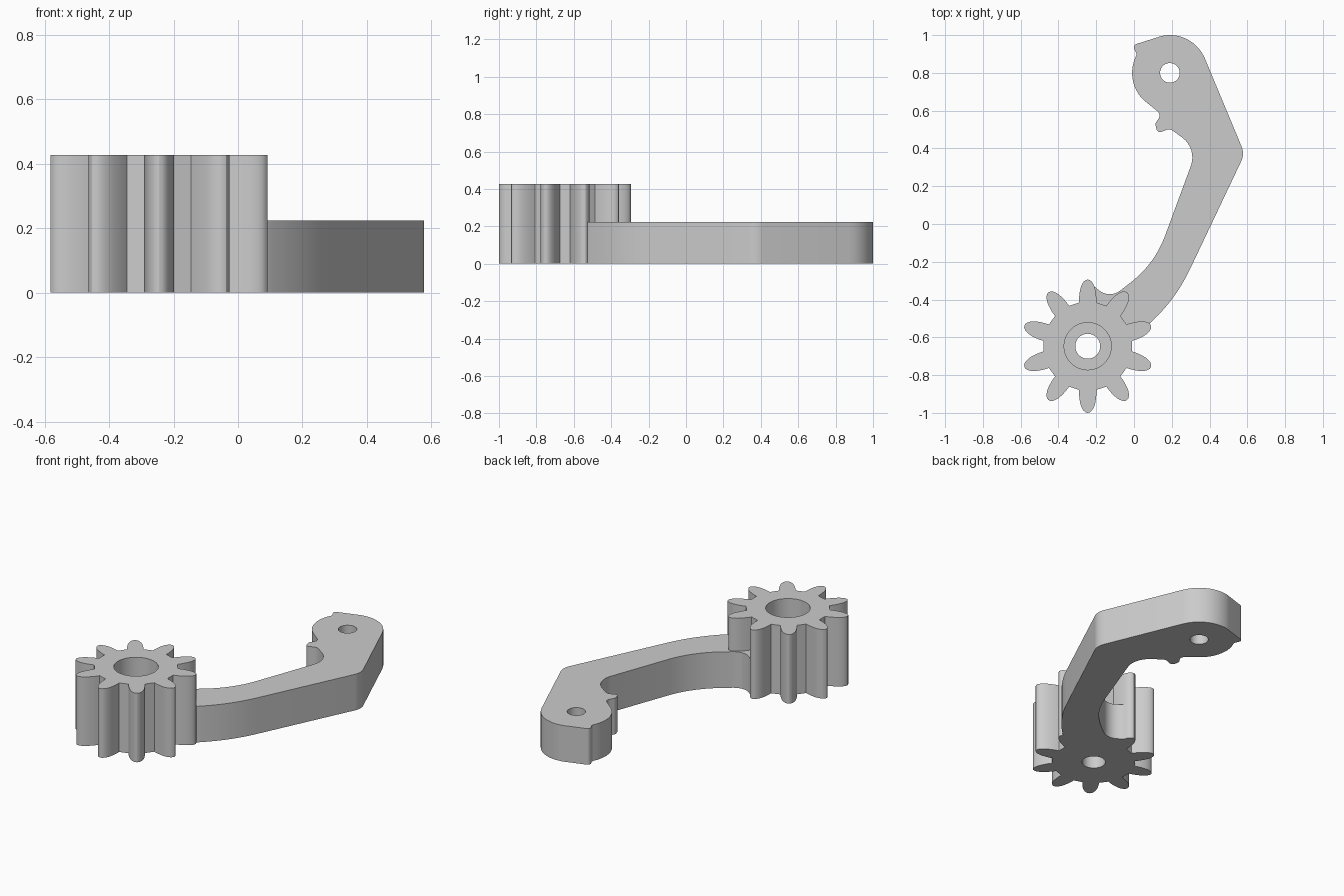
import bpy
import bmesh
from math import cos, sin, tan, pi, radians
from mathutils import Vector

default = bpy.data.objects.get("Cube")
if default:
    bpy.data.objects.remove(default, do_unlink=True)

GEAR = Vector((-0.245, -0.647))
PIVOT = Vector((0.19, 0.8))
GEAR_TOP, ARM_TOP, BORE_FLOOR = 0.427, 0.223, 0.2
TEETH = 10

grey = bpy.data.materials.new("plain grey")
grey.use_nodes = True
colour = (0.6, 0.6, 0.6, 1)
grey.diffuse_color = colour
grey.node_tree.nodes["Principled BSDF"].inputs["Base Color"].default_value = colour


def arc(centre, radius, start, end, steps=16):
    """Points along an arc, angles in degrees."""
    angles = [radians(start + (end - start) * i / steps) for i in range(steps + 1)]
    return [centre + radius * Vector((cos(a), sin(a))) for a in angles]


def rounded(corners, steps=8):
    """Polyline through (x, y, fillet radius) corners; the ends stay sharp."""
    points = []
    for i, (x, y, r) in enumerate(corners):
        p = Vector((x, y))
        if r == 0:
            points.append(p)
            continue
        to_prev = (Vector(corners[i - 1][:2]) - p).normalized()
        to_next = (Vector(corners[i + 1][:2]) - p).normalized()
        half = to_prev.angle(to_next) / 2
        centre = p + (to_prev + to_next).normalized() * r / sin(half)
        start = (p + to_prev * r / tan(half) - centre).normalized()
        end = (p + to_next * r / tan(half) - centre).normalized()
        for k in range(steps + 1):
            points.append(centre + r * start.slerp(end, k / steps))
    return points


def prism(name, outline, bottom, top):
    """Extrude a closed outline upwards into a solid."""
    bm = bmesh.new()
    face = bm.faces.new([bm.verts.new((p.x, p.y, bottom)) for p in outline])
    extruded = bmesh.ops.extrude_face_region(bm, geom=[face], use_keep_orig=True)
    moved = [v for v in extruded["geom"] if isinstance(v, bmesh.types.BMVert)]
    bmesh.ops.translate(bm, verts=moved, vec=(0, 0, top - bottom))
    bmesh.ops.recalc_face_normals(bm, faces=bm.faces)
    mesh = bpy.data.meshes.new(name)
    bm.to_mesh(mesh)
    bm.free()
    mesh.materials.append(grey)
    obj = bpy.data.objects.new(name, mesh)
    bpy.context.collection.objects.link(obj)
    return obj


def activate(obj):
    bpy.ops.object.select_all(action="DESELECT")
    obj.select_set(True)
    bpy.context.view_layer.objects.active = obj


def drill(obj, centre, radius, bottom, top):
    """Cut a round hole and discard the cutter."""
    cutter = prism("cutter", arc(centre, radius, 0, 360, 48)[:-1], bottom, top)
    cutter.hide_render = True
    cut = obj.modifiers.new("hole", "BOOLEAN")
    cut.operation = "DIFFERENCE"
    cut.solver = "EXACT"
    cut.object = cutter
    activate(obj)
    bpy.ops.object.modifier_apply(modifier=cut.name)
    bpy.data.objects.remove(cutter, do_unlink=True)


def smooth(obj):
    activate(obj)
    bpy.ops.object.shade_smooth_by_angle(angle=radians(30))


# Gear: tapering teeth with rounded tips
half_tooth = [(0.231, 0.046), (0.255, 0.046), (0.275, 0.044), (0.295, 0.041),
              (0.315, 0.036), (0.33, 0.029), (0.342, 0.021), (0.35, 0.011)]
tooth = ([Vector((r, -w)) for r, w in half_tooth] + [Vector((0.353, 0))]
         + [Vector((r, w)) for r, w in reversed(half_tooth)])
gear_outline = []
for i in range(TEETH):
    a = pi / 2 + i * 2 * pi / TEETH
    for p in tooth:
        gear_outline.append(GEAR + Vector((p.x * cos(a) - p.y * sin(a),
                                           p.x * sin(a) + p.y * cos(a))))
gear = prism("gear", gear_outline, 0, GEAR_TOP)
drill(gear, GEAR, 0.125, BORE_FLOOR, 1)
drill(gear, GEAR, 0.066, -1, 1)
smooth(gear)

# Arm: bent lever with a round head, a small beak and a notch
outer_edge = rounded([(-0.2, -0.46, 0), (-0.05, -0.62, 0), (0.09, -0.52, 0),
                      (0.225, -0.39, 0.9), (0.586, 0.371, 0.1), (0.376, 0.875, 0)])
head_top = arc(PIVOT, 0.2, 24, 105)
beak = rounded([(0.13, 0.99, 0), (-0.01, 0.946, 0.02), (0.015, 0.9, 0.02), (0.009, 0.886, 0)])
head_side = arc(PIVOT, 0.2, 156, 222)
inner_edge = rounded([(0.05, 0.657, 0), (0.145, 0.58, 0.03), (0.112, 0.53, 0.02),
                      (0.125, 0.48, 0.02), (0.19, 0.505, 0.04), (0.335, 0.4, 0.13),
                      (0.11, -0.21, 0.55), (-0.13, -0.397, 0.09), (-0.235, -0.31, 0)])
arm = prism("arm", outer_edge + head_top + beak + head_side + inner_edge, 0, ARM_TOP)
drill(arm, PIVOT, 0.052, -1, 1)
smooth(arm)
